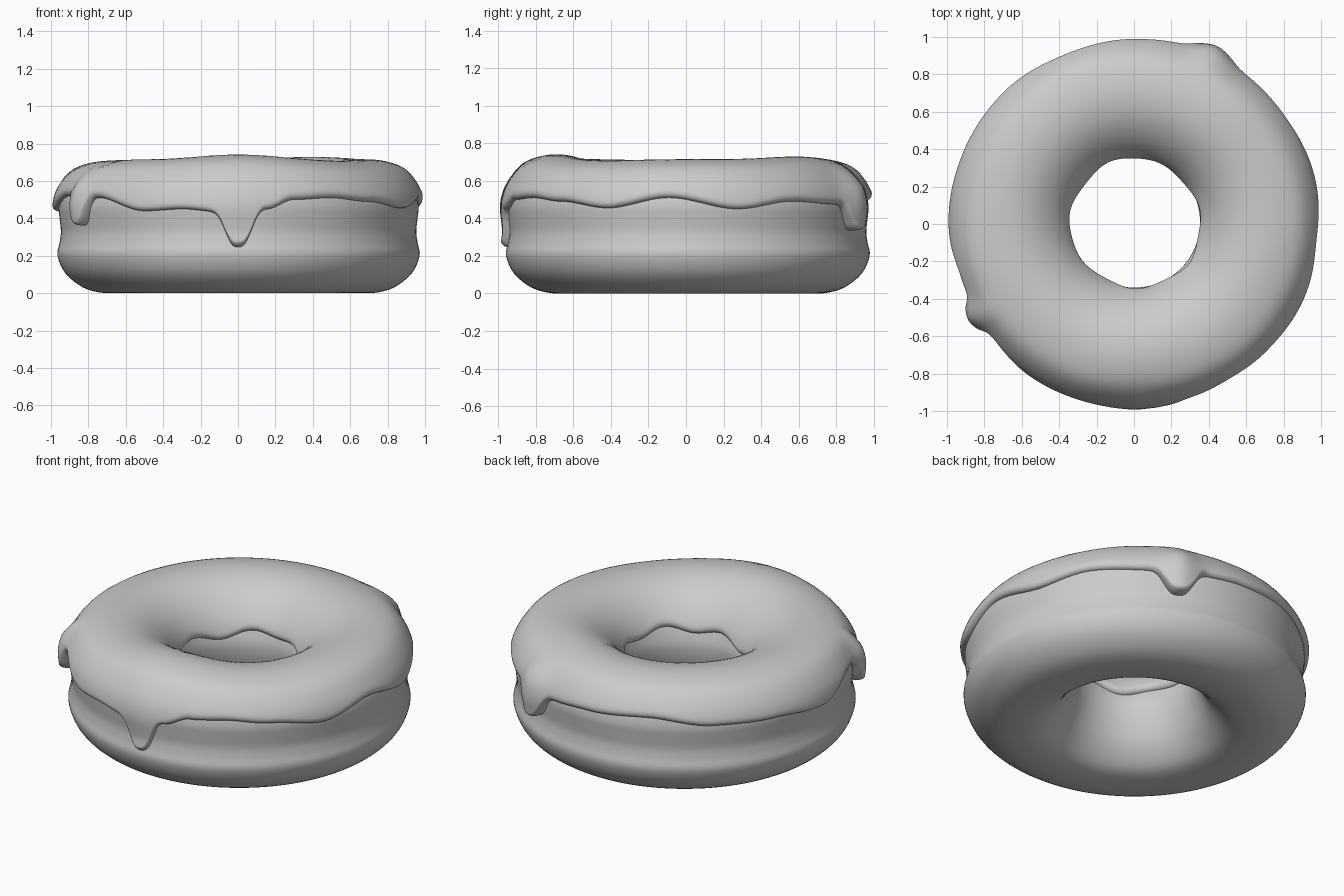
import bpy, bmesh, math

if "Cube" in bpy.data.objects:
    bpy.data.objects.remove(bpy.data.objects["Cube"])

# Ring cross-section (radius, height), starting in the hole and running under to the outside and over the top
PROFILE = [(.35, .36), (.368, .25), (.42, .13), (.51, .035), (.61, .003), (.72, .001), (.83, .03),
           (.925, .105), (.968, .2), (.957, .27), (.95, .33), (.957, .4), (.962, .47), (.94, .55),
           (.875, .635), (.785, .672), (.68, .682), (.57, .66), (.47, .60), (.40, .52), (.365, .44)]
N = len(PROFILE)

# Outer icing edge height by angle (degrees), before the drips are added
EDGE = [(16, .45), (35, .49), (55, .475), (75, .485), (90, .5), (113, .52), (135, .48), (157, .47),
        (178, .44), (198, .52), (219, .51), (239, .44), (252, .45), (264, .435), (279, .45),
        (288, .5), (301, .51), (316, .49), (334, .455), (354, .51)]
# Drips: angle, length, half width, extra bulge
DRIPS = [(270, .195, 5.0, .004), (210.5, .15, 4.2, .035), (65, .145, 6.0, .045)]
# Soft lumps on top: angle, height, width
LUMPS = [(270, .026, 24), (55, .014, 22), (180, -.008, 30), (320, -.008, 22)]


def catmull(a, b, c, d, t):
    return .5 * (2*b + (c - a)*t + (2*a - 5*b + 4*c - d)*t*t + (3*b - a - 3*c + d)*t**3)


def point(u):
    i = math.floor(u)
    q = [PROFILE[(i + k) % N] for k in (-1, 0, 1, 2)]
    return tuple(catmull(*[p[k] for p in q], u - i) for k in (0, 1))


def normal(u):
    a, b = point(u - .05), point(u + .05)
    dr, dz = b[0] - a[0], b[1] - a[1]
    l = math.hypot(dr, dz)
    return dz / l, -dr / l


def find(z, lo, hi):
    rising = point(hi)[1] > point(lo)[1]
    for _ in range(24):
        m = (lo + hi) / 2
        if (point(m)[1] < z) == rising:
            lo = m
        else:
            hi = m
    return (lo + hi) / 2


def gap(a, b):
    return abs((a - b + 180) % 360 - 180)


def outer_edge(a):
    n = len(EDGE)
    z = EDGE[-1][1]
    for i in range(n):
        a0, a1 = EDGE[i][0], EDGE[(i + 1) % n][0]
        span = (a1 - a0) % 360
        if (a - a0) % 360 < span:
            t = ((a - a0) % 360) / span
            t = t * t * (3 - 2 * t)
            z = EDGE[i][1] * (1 - t) + EDGE[(i + 1) % n][1] * t
            break
    return z - sum(l * math.exp(-(gap(a, c) / w) ** 2.8) for c, l, w, _ in DRIPS)


def inner_edge(a):
    t = math.radians(a)
    return (.44 + .015 * math.sin(4*t + 1) + .012 * math.sin(7*t)
            + .05 * math.exp(-(gap(a, 325) / 25) ** 2))


def make_ring(name, sections, centre):
    # Joins closed cross-sections around the vertical axis
    bm = bmesh.new()
    rings = []
    for i, sec in enumerate(sections):
        t = 2 * math.pi * i / len(sections)
        rings.append([bm.verts.new((centre[0] + r*math.cos(t), centre[1] + r*math.sin(t), z))
                      for r, z in sec])
    for i, ring in enumerate(rings):
        nxt = rings[(i + 1) % len(rings)]
        m = len(ring)
        for j in range(m):
            k = (j + 1) % m
            bm.faces.new((ring[j], nxt[j], nxt[k], ring[k]))
    bmesh.ops.recalc_face_normals(bm, faces=bm.faces)
    for f in bm.faces:
        f.smooth = True
    me = bpy.data.meshes.new(name)
    bm.to_mesh(me)
    bm.free()
    ob = bpy.data.objects.new(name, me)
    bpy.context.collection.objects.link(ob)
    return ob


def icing_section(a):
    u0, u1 = find(outer_edge(a), 8.05, 15), find(inner_edge(a), 16.5, 20.9)
    lump = sum(h * math.exp(-(gap(a, c) / w) ** 2) for c, h, w in LUMPS)
    M = 40
    top, under = [], []
    for j in range(M + 1):
        s = .5 - .5 * math.cos(math.pi * j / M)      # denser near both edges
        u = u0 + (u1 - u0) * s
        (r, z), (nr, nz) = point(u), normal(u)
        d = min(u - u0, u1 - u)
        lip = math.sqrt(max(0, 1 - (1 - min(1, d / .4)) ** 2))
        side = max(0, min(1, (.66 - z) / .12)) if u < 16 else 0
        bulge = sum(b * math.exp(-(gap(a, c) / (w * 1.1)) ** 2) for c, _, w, b in DRIPS) * side
        h = (.033 + bulge) * lip
        top.append((r + nr * h, z + nz * h + lump * max(0, nz) ** 2))
        if 0 < j < M:
            under.append((r - nr * .006, z - nz * .006))
    return top + under[::-1]


# Dough ring
dough = [point(i / 4) for i in range(4 * N)]
dough = [(r, max(0, z)) for r, z in dough]
make_ring("dough", [dough] * 128, (.003, .01))

# Icing with drips
STEPS = 540
make_ring("icing", [icing_section(360 * i / STEPS) for i in range(STEPS)], (.003, .008))
